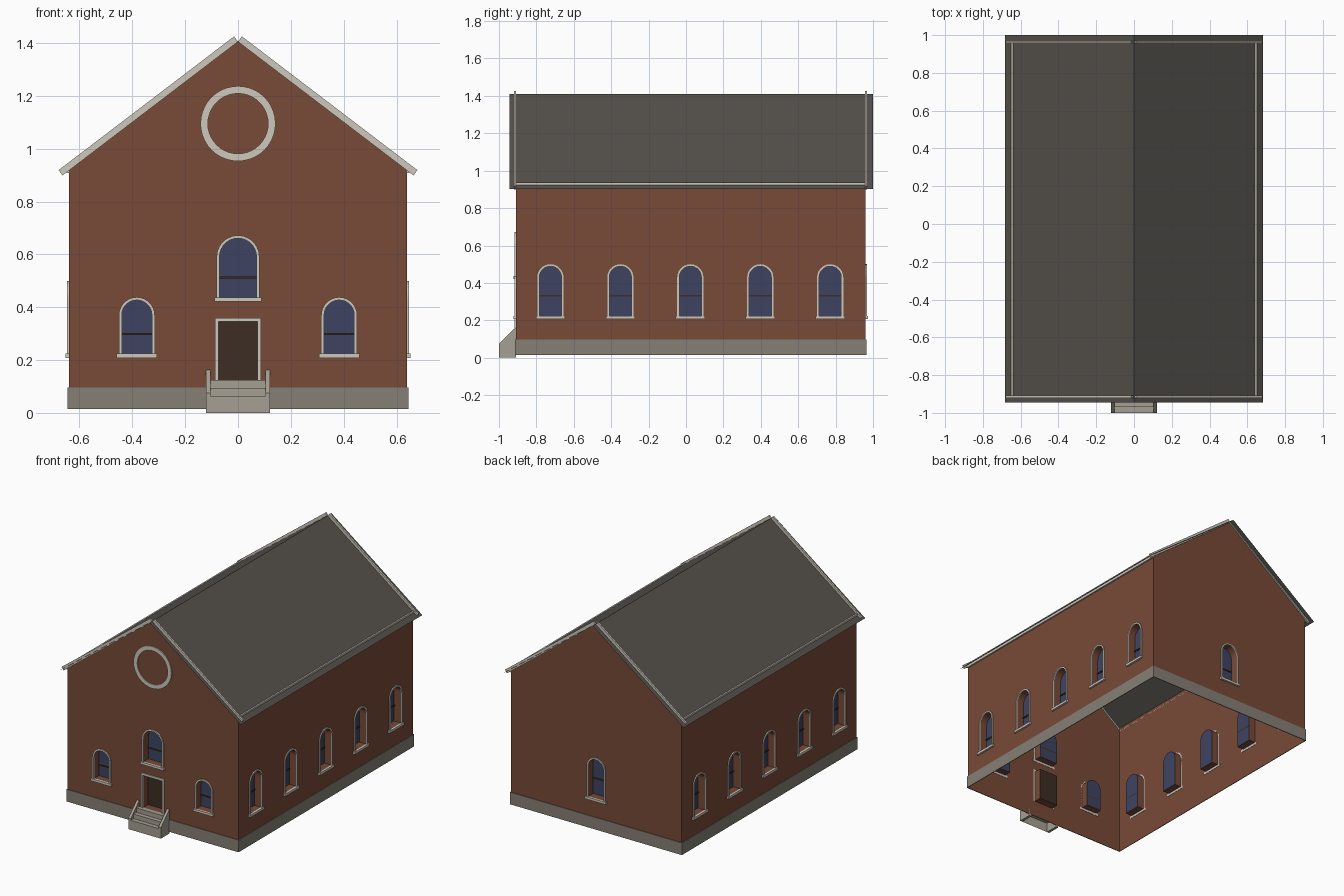
import bpy, bmesh
from math import sin, cos, pi
from mathutils import Vector

cube = bpy.data.objects.get("Cube")
if cube:
    bpy.data.objects.remove(cube, do_unlink=True)


def material(name, r, g, b):
    m = bpy.data.materials.new(name)
    m.use_nodes = True
    m.diffuse_color = (r, g, b, 1)
    m.node_tree.nodes["Principled BSDF"].inputs["Base Color"].default_value = (r, g, b, 1)
    return m


BRICK = material("brick", .188, .067, .038)
TRIM = material("cream_trim", .62, .58, .50)
ROOF = material("roof_slate", .091, .084, .072)
STONE = material("foundation_stone", .235, .216, .178)
STEP = material("step_stone", .38, .35, .29)
GLASS = material("blue_glass", .048, .056, .120)
DARK = material("dark_wood", .045, .027, .017)

# Main dimensions
HALF, FRONT, BACK, BASE = .64, -.91, .96, .015
RIDGE, PITCH, DEPTH = 1.409, .745, .05
EAVE = RIDGE - PITCH * HALF
Z = Vector((0, 0, 1))


def finish(bm, name, mat):
    bmesh.ops.recalc_face_normals(bm, faces=bm.faces)
    me = bpy.data.meshes.new(name)
    bm.to_mesh(me)
    bm.free()
    me.materials.append(mat)
    ob = bpy.data.objects.new(name, me)
    bpy.context.collection.objects.link(ob)
    return ob


def prism(name, pts, push, mat):
    """Closed outline pushed along a vector into a solid."""
    bm = bmesh.new()
    face = bm.faces.new([bm.verts.new(p) for p in pts])
    new = bmesh.ops.extrude_face_region(bm, geom=[face], use_keep_orig=True)["geom"]
    bmesh.ops.translate(bm, vec=push, verts=[v for v in new if isinstance(v, bmesh.types.BMVert)])
    return finish(bm, name, mat)


def sheet(name, pts, push, mat, closed=False):
    """Open strip swept from a line of points."""
    bm = bmesh.new()
    a = [bm.verts.new(p) for p in pts]
    b = [bm.verts.new(p + push) for p in pts]
    n = len(pts)
    for i in range(n if closed else n - 1):
        j = (i + 1) % n
        bm.faces.new((a[i], a[j], b[j], b[i]))
    return finish(bm, name, mat)


def band(name, outer, inner, push, mat, closed=False):
    """Solid strip between two matching lines of points."""
    bm = bmesh.new()
    rows = [[bm.verts.new(p) for p in line] for line in
            (outer, inner, [p + push for p in inner], [p + push for p in outer])]
    n = len(outer)
    for i in range(n if closed else n - 1):
        j = (i + 1) % n
        for k in range(4):
            r, s = rows[k], rows[(k + 1) % 4]
            bm.faces.new((r[i], r[j], s[j], s[i]))
    if not closed:
        for i in (0, -1):
            bm.faces.new([r[i] for r in rows])
    return finish(bm, name, mat)


def box(name, lo, hi, mat):
    x, y, z = lo
    return prism(name, [Vector((x, y, z)), Vector((hi[0], y, z)), Vector((hi[0], hi[1], z)),
                        Vector((x, hi[1], z))], Z * (hi[2] - z), mat)


def arch(u, w, bottom, top, seg=14):
    """Round-headed outline, from the lower right over to the lower left."""
    spring = top - w
    return ([(u + w, bottom)] +
            [(u + w * cos(pi * i / seg), spring + w * sin(pi * i / seg)) for i in range(seg + 1)] +
            [(u - w, bottom)])


def door_shape(w, bottom, top):
    return [(w, bottom), (w, top), (-w, top), (-w, bottom)]


class Wall:
    """Flat wall with its own across and outward directions."""

    def __init__(self, name, origin, across, out, outline):
        self.name, self.o = name, Vector(origin)
        self.u, self.n = Vector(across), Vector(out)
        self.loops = [outline]

    def at(self, pts, out=0):
        return [self.o + self.u * u + Z * z + self.n * out for u, z in pts]

    def slab(self, part, u, w, z0, z1, out0, out1, mat):
        prism(f"{self.name}_{part}", self.at(door_shape(w, z0, z1)[:2] + door_shape(w, z0, z1)[2:], out0) if u == 0
              else self.at([(u + a, b) for a, b in door_shape(w, z0, z1)], out0), self.n * (out1 - out0), mat)

    def opening(self, part, hole, frame, fill):
        """Recess with brick reveals, a back panel and a raised frame."""
        self.loops.append(hole)
        sheet(f"{self.name}_{part}_reveal", self.at(hole), -self.n * DEPTH, BRICK, True)
        bm = bmesh.new()
        bm.faces.new([bm.verts.new(p) for p in self.at(hole, -DEPTH)])
        finish(bm, f"{self.name}_{part}_panel", fill)
        band(f"{self.name}_{part}_frame", self.at(frame), self.at(hole), self.n * .007, TRIM)

    def window(self, part, u, w, sill, top, bar):
        self.opening(part, arch(u, w - .011, sill, top - .011), arch(u, w, sill, top), GLASS)
        self.slab(part + "_sill", u, w + .008, sill - .016, sill, -.002, .013, TRIM)
        self.slab(part + "_bar", u, w - .011, bar - .004, bar + .004, -DEPTH, -DEPTH + .006, DARK)

    def build(self):
        bm = bmesh.new()
        for loop in self.loops:
            vs = [bm.verts.new(p) for p in self.at(loop)]
            for i, v in enumerate(vs):
                bm.edges.new((v, vs[i - 1]))
        bmesh.ops.triangle_fill(bm, use_beauty=True, edges=bm.edges[:], normal=self.n)
        bmesh.ops.dissolve_limit(bm, angle_limit=.01, verts=bm.verts[:], edges=bm.edges[:])
        finish(bm, self.name + "_wall", BRICK)


gable = [(-HALF, BASE), (HALF, BASE), (HALF, EAVE), (0, RIDGE), (-HALF, EAVE)]
side = [(FRONT, BASE), (BACK, BASE), (BACK, EAVE), (FRONT, EAVE)]

# Front wall: two low windows, one high window, door and round ring
front = Wall("front", (0, FRONT, 0), (1, 0, 0), (0, -1, 0), gable)
for label, u in (("right_window", -.383), ("left_window", .383)):
    front.window(label, u, .068, .224, .438, .298)
front.window("upper_window", 0, .081, .437, .672, .512)
front.opening("door", door_shape(.073, .125, .345), door_shape(.087, .125, .36), DARK)
front.build()
circle = [(cos(2 * pi * i / 40), sin(2 * pi * i / 40)) for i in range(40)]
ring = [front.at([(r * c, 1.095 + r * s) for c, s in circle]) for r in (.142, .114)]
band("gable_ring", ring[0], ring[1], front.n * .007, TRIM, True)

# Back wall with one window
back = Wall("back", (0, BACK, 0), (1, 0, 0), (0, 1, 0), gable)
back.window("window", 0, .07, .224, .5, .332)
back.build()

# Long side walls with five windows each
for label, s in (("left", 1), ("right", -1)):
    wall = Wall(label, (s * HALF, 0, 0), (0, 1, 0), (s, 0, 0), side)
    for i in range(5):
        wall.window(f"window_{i + 1}", -.725 + .374 * i, .07, .224, .5, .332)
    wall.build()
    # Eave board along the wall top
    box(label + "_eave_board", (s * .64, FRONT, .908), (s * .65, BACK, .936), TRIM)
    # Sloping boards over the gable ends
    low, high = Vector((s * .664, 0, .899)), Vector((0, 0, 1.405))
    lift = Vector((s * .015, 0, .02))
    for end, y in (("front", -.92), ("back", .957)):
        shift = Vector((0, y, 0))
        prism(f"{label}_{end}_rake_board", [p + shift for p in (low, high, high + lift, low + lift)],
              Vector((0, .012, 0)), TRIM)

# Foundation band around the walls
plan = [(-1, 0), (1, 0), (1, 1), (-1, 1)]
loops = [[Vector((a * (HALF + e), (BACK + e) if b else (FRONT - e), BASE)) for a, b in plan]
         for e in (.005, .0005)]
band("foundation", loops[0], loops[1], Z * .082, STONE, True)

# Thin pitched roof
edge = .682
drop = RIDGE - PITCH * edge
sheet("roof", [Vector((x, -.945, z)) for x, z in ((-edge, drop), (0, RIDGE + .001), (edge, drop))],
      Vector((0, 1.945, 0)), ROOF)

# Front steps, hollow below, between sloping cheek walls
stairs = [(-1, 0), (-1, .064), (-.97, .064), (-.97, .095), (-.94, .095), (-.94, .125), (FRONT, .125)]
sheet("steps", [Vector((-.104, y, z)) for y, z in stairs], Vector((.208, 0, 0)), STEP)
cheek = [(-1, 0), (-1, .075), (FRONT, .163), (FRONT, 0)]
for label, x in (("right", -.122), ("left", .104)):
    prism(label + "_step_cheek", [Vector((x, y, z)) for y, z in cheek], Vector((.018, 0, 0)), STEP)
